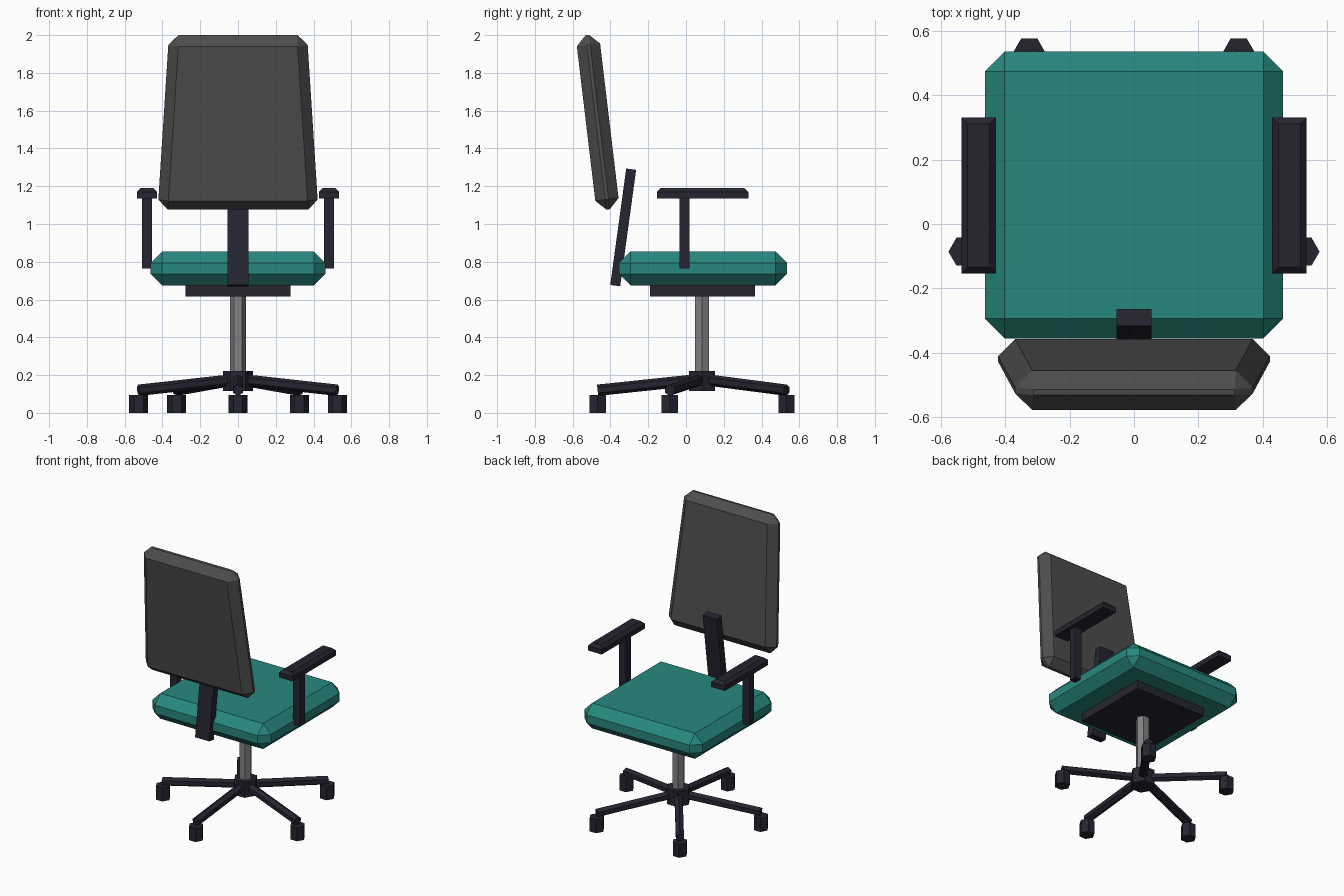
import bpy, bmesh, math
from mathutils import Vector, Matrix

if "Cube" in bpy.data.objects:
    bpy.data.objects.remove(bpy.data.objects["Cube"])


def material(name, srgb):
    m = bpy.data.materials.new(name)
    m.diffuse_color = [((c / 255 + 0.055) / 1.055) ** 2.4 for c in srgb] + [1]
    m.use_nodes = True
    m.node_tree.nodes["Principled BSDF"].inputs["Base Color"].default_value = m.diffuse_color
    return m


TEAL = material("teal fabric", (39, 136, 126))
GREY = material("dark grey fabric", (77, 77, 77))
DARK = material("dark plastic", (37, 36, 49))
METAL = material("grey metal", (130, 130, 133))


def finish(name, bm, mat, matrix=Matrix()):
    bmesh.ops.recalc_face_normals(bm, faces=bm.faces)
    me = bpy.data.meshes.new(name)
    bm.to_mesh(me)
    bm.free()
    me.materials.append(mat)
    ob = bpy.data.objects.new(name, me)
    ob.matrix_world = matrix
    bpy.context.collection.objects.link(ob)
    return ob


def box(name, centre, size, mat, tilt=0, bevel=0, top_only=False, taper=1):
    """Box tilted about x; taper scales the top width against the bottom."""
    bm = bmesh.new()
    bmesh.ops.create_cube(bm, size=1)
    for v in bm.verts:
        if v.co.z > 0:
            v.co.x *= taper
        v.co = Vector([a * b for a, b in zip(v.co, size)])
    if bevel:
        edges = [e for e in bm.edges
                 if not top_only or all(v.co.z > 0 for v in e.verts)]
        bmesh.ops.bevel(bm, geom=edges, offset=bevel, offset_type='OFFSET',
                        segments=1, profile=0.5, affect='EDGES', clamp_overlap=False)
    rot = Matrix.Rotation(math.radians(tilt), 4, 'X')
    return finish(name, bm, mat, Matrix.Translation(centre) @ rot)


def hex_bar(name, start, end, radius, mat):
    """Six-sided bar between two points."""
    start, end = Vector(start), Vector(end)
    axis = end - start
    bm = bmesh.new()
    bmesh.ops.create_cone(bm, cap_ends=True, segments=6, radius1=radius,
                          radius2=radius, depth=axis.length)
    if abs(axis.z) > 0.99 * axis.length:
        # upright: corners point along x
        bmesh.ops.rotate(bm, verts=bm.verts, matrix=Matrix.Rotation(math.pi / 6, 3, 'Z'))
        turn = Matrix()
    else:
        # lying: corners point up and down
        turn = axis.to_track_quat('Z', 'Y').to_matrix().to_4x4()
    # make sure one corner sits on the wanted local axis
    want = Vector((1, 0, 0)) if turn == Matrix() else Vector((0, 1, 0))
    co = bm.verts[:][0].co
    step = math.pi / 3
    off = (math.atan2(want.y, want.x) - math.atan2(co.y, co.x)) % step
    bmesh.ops.rotate(bm, verts=bm.verts, matrix=Matrix.Rotation(off, 3, 'Z'))
    return finish(name, bm, mat, Matrix.Translation((start + end) / 2) @ turn)


CY = 0.085  # y of the central column

# Seat, tray and backrest
box("seat", (0, 0.09, 0.765), (0.925, 0.89, 0.18), TEAL, bevel=0.061)
box("seat_tray", (0, 0.0875, 0.647), (0.555, 0.555, 0.063), DARK)
box("backrest", (0, -0.4675, 1.539), (0.85, 0.124, 0.93), GREY,
    tilt=6.8, bevel=0.053, taper=0.86)
box("back_support", (0, -0.3325, 0.982), (0.11, 0.053, 0.622), DARK, tilt=-7.8)

# Armrests
for side, s in (("left", -1), ("right", 1)):
    box(side + "_arm_pad", (s * 0.482, 0.0885, 1.1625), (0.108, 0.483, 0.055), DARK,
        bevel=0.02, top_only=True)
    box(side + "_arm_post", (s * 0.482, -0.007, 0.952), (0.053, 0.053, 0.375), DARK)

# Column and hub
hex_bar("column", (0, CY, 0.2), (0, CY, 0.63), 0.043, METAL)
hex_bar("hub", (0, CY, 0.115), (0, CY, 0.222), 0.08, DARK)

# Five legs, each with a caster
for i in range(5):
    a = math.radians(270 + 72 * i)
    x, y = 0.553 * math.cos(a), CY + 0.553 * math.sin(a)
    hex_bar(f"leg_{i + 1}", (0, CY, 0.178), (x, y, 0.12), 0.03, DARK)
    hex_bar(f"caster_{i + 1}", (x, y, 0), (x, y, 0.095), 0.05, DARK)
